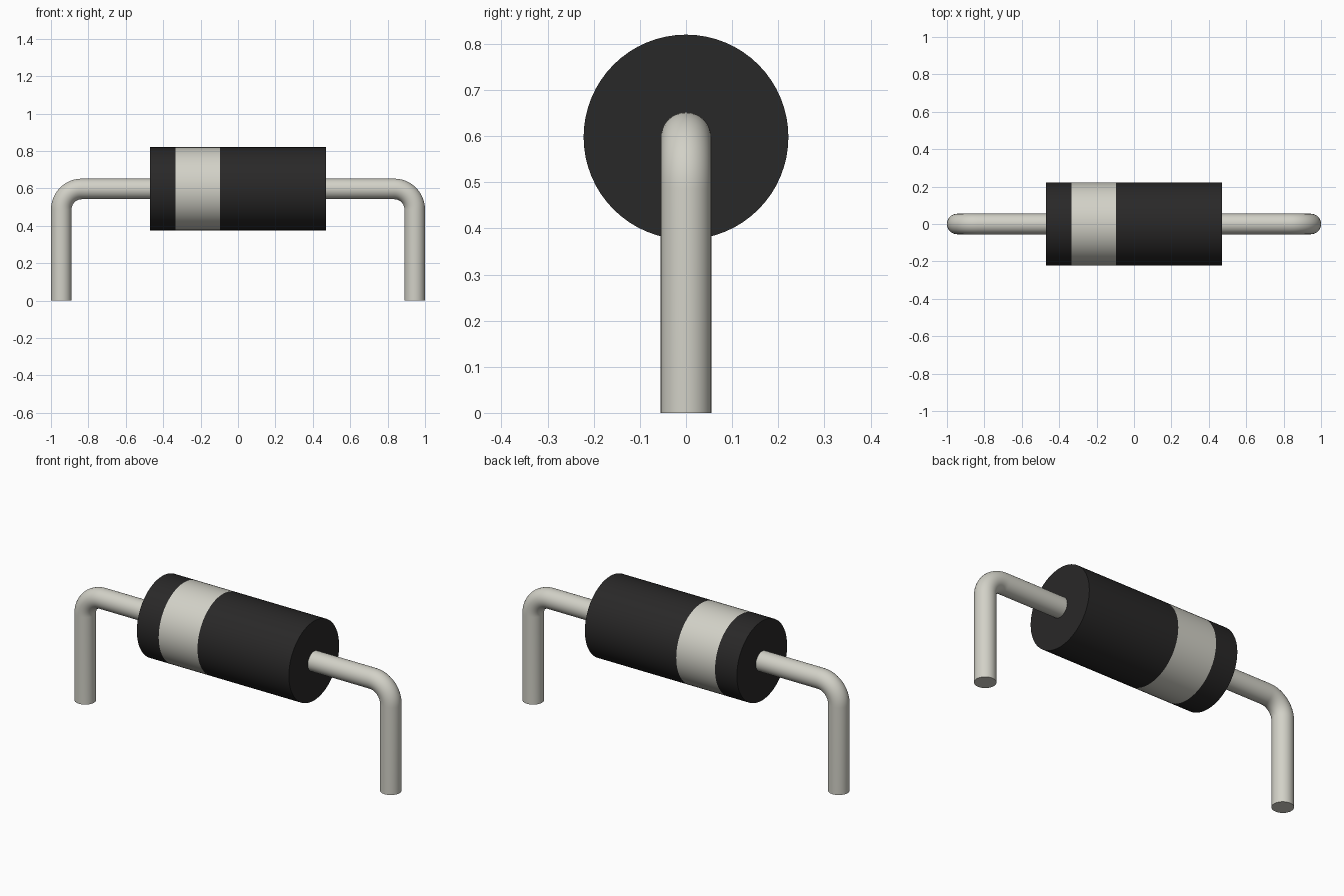
import bpy, bmesh, math
from mathutils import Vector

if "Cube" in bpy.data.objects:
    bpy.data.objects.remove(bpy.data.objects["Cube"])

AXIS_Z = 0.598      # height of the body axis
BODY_R = 0.222
WIRE_R = 0.055
LEG_X = 0.945       # centre line of the upright legs
BEND_R = 0.11


def material(name, rgb, rough):
    m = bpy.data.materials.new(name)
    m.use_nodes = True
    m.diffuse_color = (*rgb, 1)
    bsdf = m.node_tree.nodes["Principled BSDF"]
    bsdf.inputs["Base Color"].default_value = (*rgb, 1)
    bsdf.inputs["Roughness"].default_value = rough
    return m


black = material("black plastic", (0.022, 0.021, 0.021), 0.6)
metal = material("pale grey metal", (0.645, 0.638, 0.572), 0.5)


def sweep(name, path, radius, sides, mats, pick=lambda x: 0):
    """Round tube along (x, z, heading) stations in the XZ plane, capped at both ends."""
    bm = bmesh.new()
    rings = []
    for x, z, a in path:
        normal = Vector((-math.sin(a), 0, math.cos(a)))
        side = Vector((0, 1, 0))
        rings.append([bm.verts.new(Vector((x, 0, z)) + radius * (
            normal * math.cos(t) + side * math.sin(t)))
            for t in (2 * math.pi * i / sides for i in range(sides))])
    for r0, r1 in zip(rings, rings[1:]):
        for i in range(sides):
            j = (i + 1) % sides
            bm.faces.new((r0[i], r0[j], r1[j], r1[i]))
    bm.faces.new(rings[0])
    bm.faces.new(rings[-1])
    bmesh.ops.recalc_face_normals(bm, faces=bm.faces)
    for f in bm.faces:
        f.material_index = pick(f.calc_center_median().x)
    mesh = bpy.data.meshes.new(name)
    bm.to_mesh(mesh)
    bm.free()
    for m in mats:
        mesh.materials.append(m)
    ob = bpy.data.objects.new(name, mesh)
    bpy.context.collection.objects.link(ob)
    bpy.ops.object.select_all(action='DESELECT')
    ob.select_set(True)
    bpy.context.view_layer.objects.active = ob
    bpy.ops.object.shade_smooth_by_angle(angle=math.radians(40))
    return ob


# Cylindrical body with the polarity band cut in as its own ring of faces
BAND = (-0.335, -0.095)
sweep("body", [(x, AXIS_Z, 0) for x in (-0.47, *BAND, 0.47)], BODY_R, 64,
      [black, metal], lambda x: int(BAND[0] < x < BAND[1]))

# Bent wire leads: out of the body, round the corner, down to the ground
for label, s in (("left", 1), ("right", -1)):
    path = [(s * 0.44, AXIS_Z - 0.001, 0)]
    steps = 12
    for k in range(steps + 1):
        a = math.pi / 2 * k / steps
        path.append((s * (LEG_X - BEND_R + BEND_R * math.sin(a)),
                     AXIS_Z - 0.001 - BEND_R + BEND_R * math.cos(a), -s * a))
    path.append((s * LEG_X, 0, -s * math.pi / 2))
    sweep(label + "_wire_lead", path, WIRE_R, 32, [metal])
